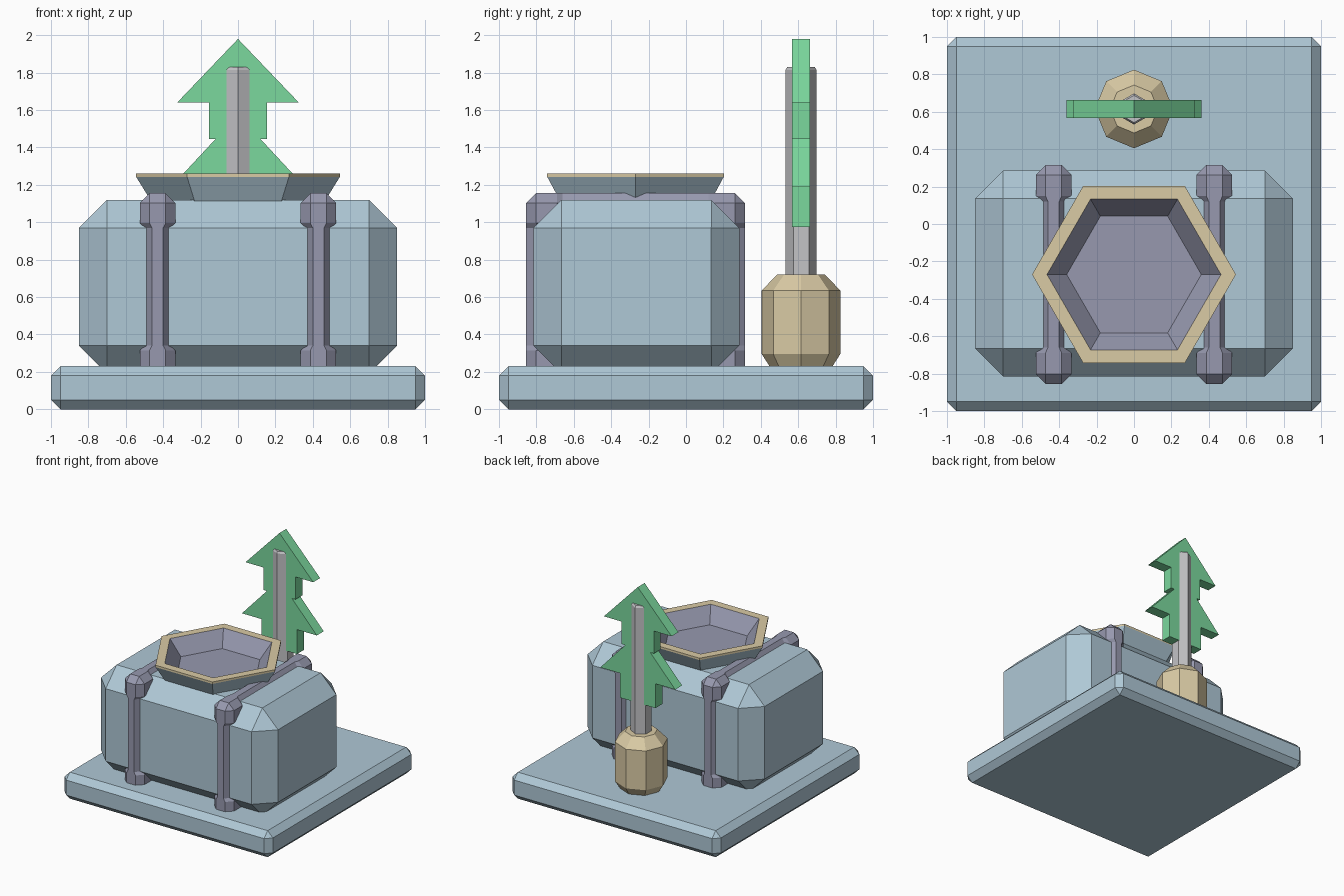
import bpy, bmesh, math
from mathutils import Vector

if "Cube" in bpy.data.objects:
    bpy.data.objects.remove(bpy.data.objects["Cube"])


def mat(name, hexcol):
    m = bpy.data.materials.new(name)
    lin = []
    for i in (0, 2, 4):
        c = int(hexcol[i:i + 2], 16) / 255
        lin.append(c / 12.92 if c <= 0.04045 else ((c + 0.055) / 1.055) ** 2.4)
    m.diffuse_color = (*lin, 1)
    m.use_nodes = True
    m.node_tree.nodes["Principled BSDF"].inputs["Base Color"].default_value = m.diffuse_color
    return m


BLUE = mat("pale_blue", "AFC8D6")
SLATE = mat("slate_violet", "9799AF")
TAN = mat("tan", "DACBA5")
GREEN = mat("leaf_green", "7BD89D")
GREY = mat("light_grey", "C3C3C6")


def finish(name, bm, mats):
    bmesh.ops.recalc_face_normals(bm, faces=bm.faces)
    me = bpy.data.meshes.new(name)
    bm.to_mesh(me)
    bm.free()
    for m in mats:
        me.materials.append(m)
    ob = bpy.data.objects.new(name, me)
    bpy.context.collection.objects.link(ob)
    return ob


def bevel_box(size, bevel):
    """Box centred on the origin with every edge chamfered."""
    bm = bmesh.new()
    bmesh.ops.create_cube(bm, size=1)
    bmesh.ops.scale(bm, vec=size, verts=bm.verts)
    bmesh.ops.bevel(bm, geom=bm.edges[:], offset=bevel, segments=1,
                    profile=0.5, affect='EDGES')
    return bm


def lathe(name, profile, sides, start, centre, mats, bands=None):
    """Low-poly turned shape from (radius, z) pairs, capped at both ends.
    bands gives a material index for each band of faces."""
    bm = bmesh.new()
    rings = []
    for r, z in profile:
        rings.append([bm.verts.new((centre[0] + r * math.cos(start + math.tau * i / sides),
                                    centre[1] + r * math.sin(start + math.tau * i / sides), z))
                      for i in range(sides)])
    bands = bands or [0] * (len(profile) - 1)
    for a, b, k in zip(rings, rings[1:], bands):
        for i in range(sides):
            j = (i + 1) % sides
            bm.faces.new((a[i], a[j], b[j], b[i])).material_index = k
    bm.faces.new(rings[0]).material_index = bands[0]
    bm.faces.new(rings[-1]).material_index = bands[-1]
    return finish(name, bm, mats)


# Base slab
finish("base_slab", bevel_box((2, 2, 0.23), 0.05), [BLUE]).location = (0, 0, 0.115)

# Main chamfered body, its underside sunk into the slab
finish("main_body", bevel_box((1.7, 1.1, 0.93), 0.15), [BLUE]).location = (0, -0.265, 0.655)

# Two straps round the body: thick corner blocks, slimmer runs between
Y_IN, Y_OUT, Z_IN, Z_OUT = 0.39, 0.42, 0.315, 0.34
for side, x in (("left", -0.43), ("right", 0.43)):
    bm = bevel_box((0.19, 1.17, 1.0), 0.052)
    for axis, cuts in ((Vector((0, 1, 0)), (Y_IN, Y_OUT)), (Vector((0, 0, 1)), (Z_IN, Z_OUT))):
        for c in cuts:
            for s in (-1, 1):
                bmesh.ops.bisect_plane(bm, geom=bm.verts[:] + bm.edges[:] + bm.faces[:],
                                       plane_co=axis * c * s, plane_no=axis)
    for v in bm.verts:
        if abs(v.co.y) < Y_IN + 0.01 or abs(v.co.z) < Z_IN + 0.01:
            v.co.x *= 0.7
    finish(side + "_strap", bm, [SLATE]).location = (x, -0.27, 0.655)

# Hexagonal dish on the roof: blue outside, tan rim, slate inside
lathe("roof_dish", [(0.45, 1.09), (0.545, 1.243), (0.545, 1.26), (0.465, 1.26), (0.36, 1.13)],
      6, 0, (0, -0.27), [BLUE, TAN, SLATE], [0, 1, 1, 2])

# Octagonal pot
POST = (0, 0.615)
lathe("pot", [(0.165, 0.225), (0.21, 0.295), (0.21, 0.635), (0.128, 0.72)],
      8, 0, POST, [TAN])

# Hexagonal pole
lathe("pole", [(0.083, 0.6), (0.083, 1.815), (0.073, 1.83)], 6, math.pi / 2, POST, [GREY])

# Flat two-tier tree sign, mirrored from its right-hand outline
half = [(0.17, 0.975), (0.17, 1.187), (0.36, 1.187), (0.12, 1.445),
        (0.155, 1.445), (0.155, 1.64), (0.325, 1.64)]
outline = half + [(0, 1.98)] + [(-x, z) for x, z in reversed(half)]
bm = bmesh.new()
face = bm.faces.new([bm.verts.new((x, POST[1] - 0.047, z)) for x, z in outline])
ext = bmesh.ops.extrude_face_region(bm, geom=[face], use_keep_orig=True)
bmesh.ops.translate(bm, vec=(0, 0.094, 0),
                    verts=[g for g in ext["geom"] if isinstance(g, bmesh.types.BMVert)])
finish("tree_sign", bm, [GREEN])
